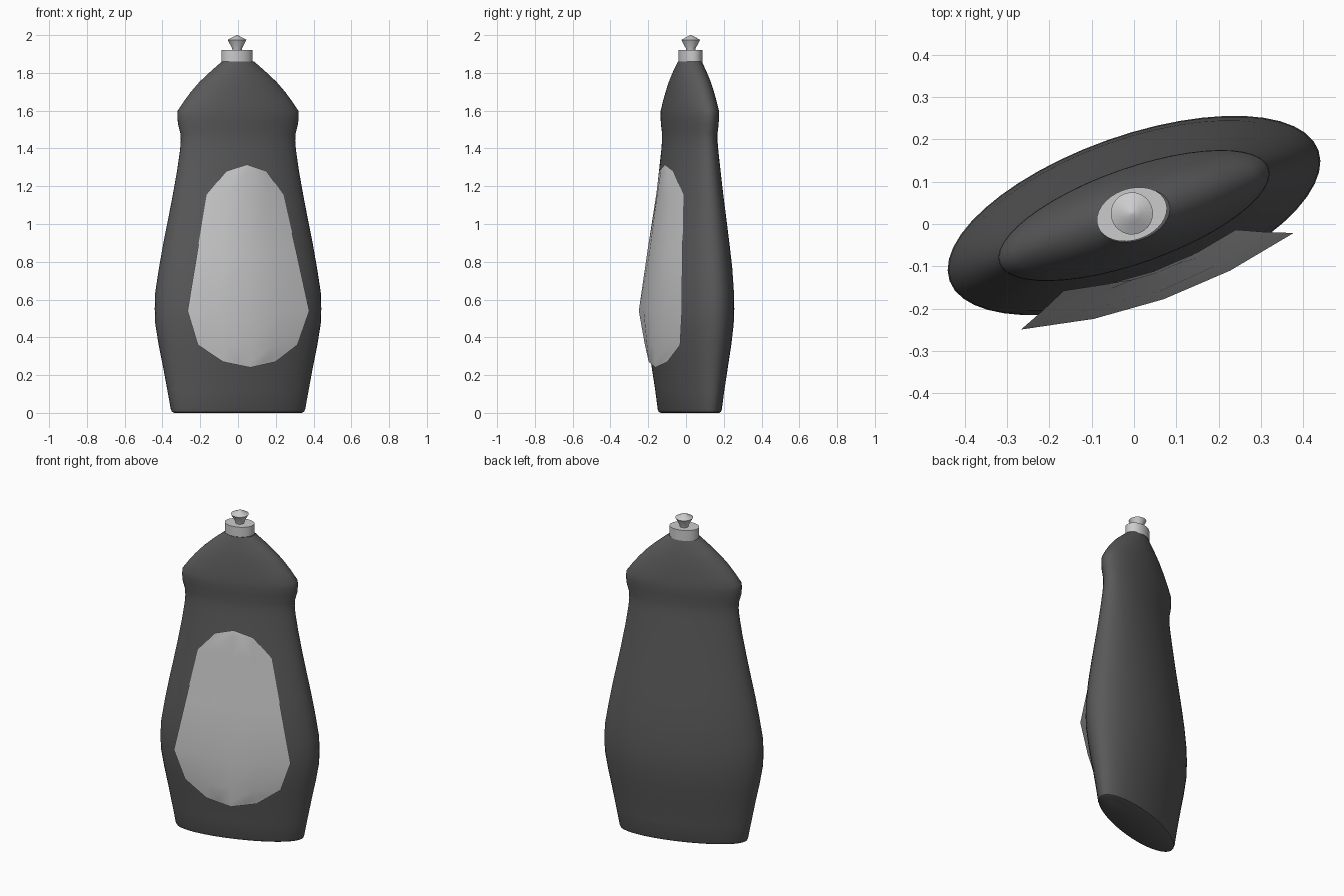
import bpy, math

if "Cube" in bpy.data.objects:
    bpy.data.objects.remove(bpy.data.objects["Cube"])

TILT = math.radians(19.5)
C, S = math.cos(TILT), math.sin(TILT)
CY = 0.02


def to_world(u, v, z, cx=0.0, cy=CY):
    """Turn bottle-aligned coordinates into world ones."""
    return (cx + u * C - v * S, cy + u * S + v * C, z)


def make_object(name, verts, faces, angle):
    me = bpy.data.meshes.new(name)
    me.from_pydata(verts, [], faces)
    me.update()
    ob = bpy.data.objects.new(name, me)
    bpy.context.collection.objects.link(ob)
    bpy.ops.object.select_all(action='DESELECT')
    ob.select_set(True)
    bpy.context.view_layer.objects.active = ob
    bpy.ops.object.shade_smooth_by_angle(angle=math.radians(angle))
    return ob


def loft(name, rings, n, angle=35, cx=0.0, cy=CY):
    """Stack tilted ellipses given as (z, half extent in x, half extent in y)."""
    verts, faces = [], []
    for z, ex, ey in rings:
        total = ex * ex + ey * ey
        diff = (ex * ex - ey * ey) / math.cos(2 * TILT)
        a, b = math.sqrt((total + diff) / 2), math.sqrt((total - diff) / 2)
        for i in range(n):
            t = 2 * math.pi * i / n
            verts.append(to_world(a * math.cos(t), b * math.sin(t), z, cx, cy))
    for r in range(len(rings) - 1):
        for i in range(n):
            j = (i + 1) % n
            faces.append((r * n + i, r * n + j, r * n + n + j, r * n + n + i))
    faces.append(tuple(reversed(range(n))))
    faces.append(tuple(range((len(rings) - 1) * n, len(rings) * n)))
    return make_object(name, verts, faces, angle)


# Bottle body
body = loft("bottle_body", [
    (0, .338, .155), (.006, .35, .165), (.02, .356, .17), (.12, .374, .183),
    (.25, .398, .203), (.36, .42, .22), (.47, .438, .233), (.55, .441, .236),
    (.64, .438, .234), (.77, .418, .225), (.9, .395, .21), (1.02, .371, .195),
    (1.15, .346, .178), (1.28, .323, .163), (1.39, .307, .151),
    (1.44, .303, .147), (1.48, .305, .147), (1.53, .318, .153),
    (1.57, .321, .155), (1.6, .319, .154), (1.65, .286, .142),
    (1.7, .249, .128), (1.75, .206, .112), (1.79, .165, .096),
    (1.83, .12, .078), (1.86, .085, .063)], 48)
dark = bpy.data.materials.new("dark_plastic")
dark.diffuse_color = (0.1, 0.1, 0.1, 1)
dark.use_nodes = True
dark.node_tree.nodes["Principled BSDF"].inputs["Base Color"].default_value = dark.diffuse_color
body.data.materials.append(dark)

# Cap collar
loft("cap", [(1.855, .083, .064), (1.92, .083, .064)], 32, cx=-.005, cy=.023)

# Flared nozzle
loft("nozzle", [(1.915, .024, .024), (1.93, .026, .026), (1.975, .05, .05),
                (1.99, .022, .022), (2.0, .003, .003)], 24, cx=-.005, cy=.025)

# Curved front label: (z, half width, depth at centre, depth at edge)
rows = [(.24, 0, .194, .194), (.27, .147, .197, .178), (.36, .28, .204, .153),
        (.54, .342, .21, .165), (.85, .279, .189, .14), (1.155, .216, .156, .112),
        (1.28, .113, .146, .132), (1.315, 0, .14, .14)]
verts, faces, index = [], [], []
for z, w, vc, ve in rows:
    row = []
    for f in ((0,) if w == 0 else (-1, -.5, 0, .5, 1)):
        row.append(len(verts))
        verts.append(to_world(w * f, -(vc + (ve - vc) * f * f), z))
    index.append(row if w else row * 5)
for lo, hi in zip(index, index[1:]):
    for i in range(4):
        faces.append(tuple(dict.fromkeys((lo[i], lo[i + 1], hi[i + 1], hi[i]))))
make_object("label", verts, faces, 40)
